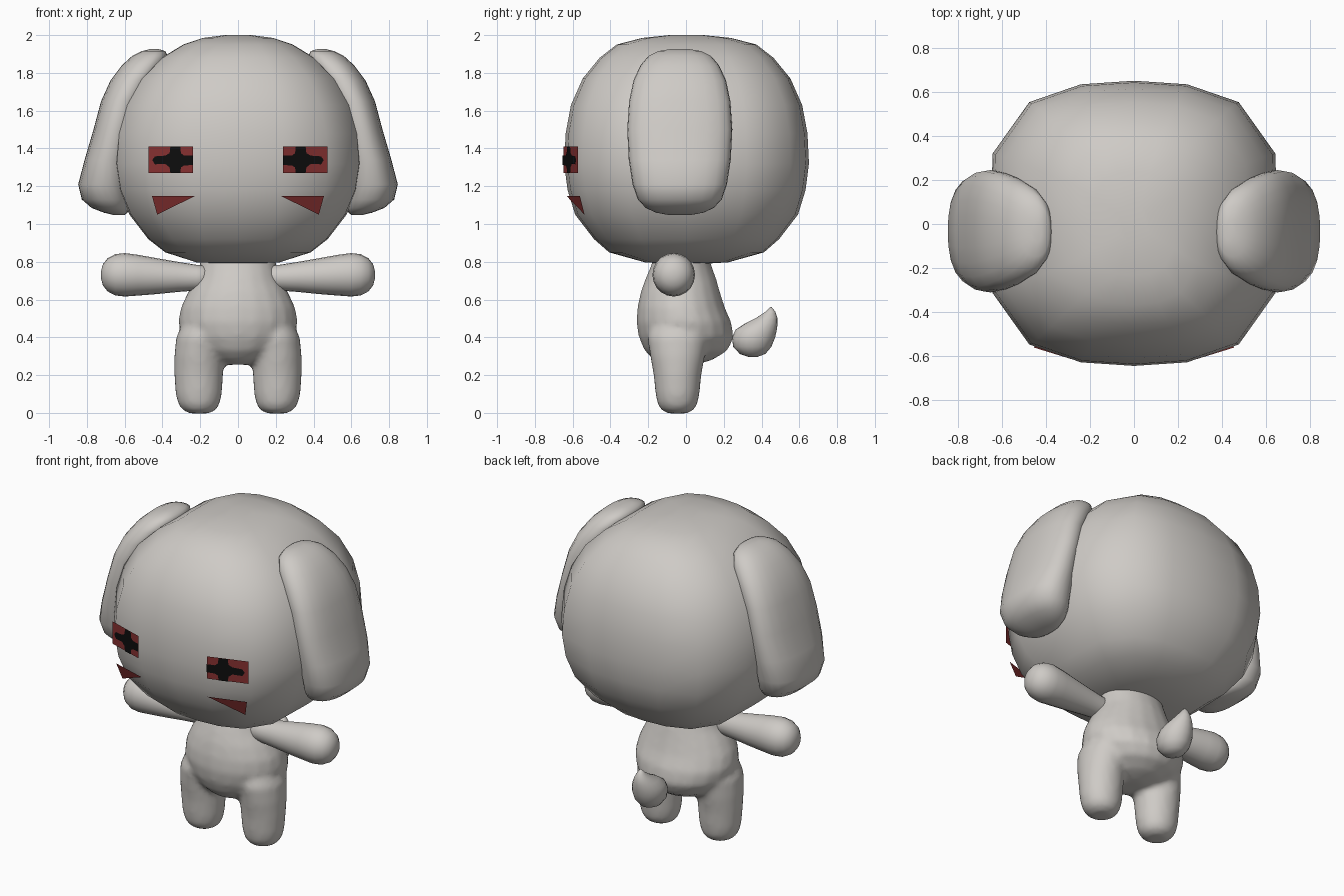
import bpy, bmesh, math


def material(name, rgb):
    m = bpy.data.materials.new(name)
    m.diffuse_color = (*rgb, 1)
    return m


FUR = material("warm grey", (0.62, 0.595, 0.565))
RED = material("dark red", (0.24, 0.03, 0.03))
BLACK = material("black", (0.004, 0.004, 0.004))


def finish(name, bm, mat, smooth=True):
    me = bpy.data.meshes.new(name)
    bm.to_mesh(me)
    bm.free()
    me.materials.append(mat)
    for p in me.polygons:
        p.use_smooth = smooth
    ob = bpy.data.objects.new(name, me)
    bpy.context.collection.objects.link(ob)
    return ob


def superellipse(n, power):
    pts = []
    for i in range(n):
        c, s = math.cos(2 * math.pi * i / n), math.sin(2 * math.pi * i / n)
        k = (abs(c) ** power + abs(s) ** power) ** (-1 / power)
        pts.append((c * k, s * k))
    return pts


def loft(bm, rings, outline, axis="z", side=1):
    """rings: (position on axis, centre a, centre b, radius a, radius b)"""
    loops = []
    for t, a, b, ra, rb in rings:
        loop = []
        for u, v in outline:
            p, q = a + u * ra, b + v * rb
            co = (p, q, t) if axis == "z" else (t, p, q)
            loop.append(bm.verts.new((co[0] * side, co[1], co[2])))
        loops.append(loop)
    n = len(outline)
    faces = [bm.faces.new(loops[0]), bm.faces.new(loops[-1])]
    for lo, hi in zip(loops, loops[1:]):
        for i in range(n):
            j = (i + 1) % n
            faces.append(bm.faces.new((lo[i], lo[j], hi[j], hi[i])))
    bmesh.ops.recalc_face_normals(bm, faces=faces)


ROUND = superellipse(20, 2)
SOFT_BOX = superellipse(24, 2.4)

# Head: sixteen-sided, slightly boxy outline
quarter = [(1, 0), (0.985, 0.49), (0.73, 0.85), (0.37, 0.975)]
half = quarter + [(0, 1)] + [(-x, y) for x, y in reversed(quarter[1:])]
head_outline = half + [(-x, -y) for x, y in half]
head_profile = [
    (0.79, 0.10, 0.10), (0.797, 0.22, 0.22), (0.85, 0.385, 0.41),
    (0.92, 0.475, 0.49), (1.05, 0.575, 0.59), (1.18, 0.63, 0.63),
    (1.32, 0.652, 0.648), (1.48, 0.638, 0.64), (1.63, 0.595, 0.612),
    (1.77, 0.515, 0.55), (1.88, 0.405, 0.46), (1.95, 0.29, 0.37),
    (1.985, 0.185, 0.235), (2.0, 0.07, 0.09)]
bm = bmesh.new()
loft(bm, [(z, 0, 0.003, rx, ry) for z, rx, ry in head_profile], head_outline)
finish("head", bm, FUR)

# Body: torso and legs blended into one skin
torso = [  # z, half width, front y, back y
    (0.255, 0.07, -0.11, 0.05), (0.28, 0.15, -0.17, 0.14),
    (0.33, 0.235, -0.22, 0.22), (0.40, 0.295, -0.25, 0.253),
    (0.48, 0.318, -0.263, 0.24), (0.56, 0.303, -0.257, 0.205),
    (0.64, 0.265, -0.24, 0.18), (0.71, 0.225, -0.215, 0.16),
    (0.78, 0.205, -0.185, 0.135), (0.86, 0.19, -0.16, 0.11)]
leg = [  # z, centre x, radius x, radius y
    (-0.003, 0.205, 0.05, 0.05), (0.012, 0.205, 0.085, 0.083),
    (0.045, 0.207, 0.11, 0.106), (0.10, 0.208, 0.123, 0.117),
    (0.20, 0.208, 0.130, 0.127), (0.30, 0.208, 0.130, 0.145),
    (0.40, 0.20, 0.128, 0.16), (0.50, 0.18, 0.10, 0.13)]
bm = bmesh.new()
loft(bm, [(z, 0, (f + b) / 2, rx, (b - f) / 2) for z, rx, f, b in torso], ROUND)
for s in (1, -1):
    loft(bm, [(z, x, -0.045, rx, ry) for z, x, rx, ry in leg], ROUND, side=s)
body = finish("body", bm, FUR)
skin = body.modifiers.new("blend", "REMESH")
skin.mode = "VOXEL"
skin.voxel_size = 0.018
skin.use_smooth_shade = True
relax = body.modifiers.new("relax", "SMOOTH")
relax.factor = 0.5
relax.iterations = 5

# Arms and ears
arm = [  # x, centre z, radius
    (0.13, 0.715, 0.065), (0.22, 0.716, 0.068), (0.32, 0.72, 0.08),
    (0.43, 0.724, 0.095), (0.53, 0.729, 0.108), (0.60, 0.731, 0.115),
    (0.65, 0.731, 0.109), (0.69, 0.731, 0.088), (0.715, 0.731, 0.057),
    (0.725, 0.731, 0.02)]
ear = [  # z, inner x, outer x, half depth
    (1.048, 0.60, 0.66, 0.06), (1.06, 0.585, 0.71, 0.125),
    (1.085, 0.575, 0.775, 0.18), (1.13, 0.57, 0.827, 0.222),
    (1.21, 0.57, 0.846, 0.25), (1.34, 0.565, 0.812, 0.27),
    (1.50, 0.54, 0.765, 0.278), (1.65, 0.50, 0.725, 0.268),
    (1.76, 0.44, 0.675, 0.245), (1.84, 0.39, 0.615, 0.208),
    (1.89, 0.372, 0.56, 0.165), (1.915, 0.385, 0.51, 0.115),
    (1.926, 0.42, 0.465, 0.05)]
for s, label in ((1, "left"), (-1, "right")):
    bm = bmesh.new()
    loft(bm, [(x, -0.065, z, r * 0.98, r) for x, z, r in arm], ROUND, "x", s)
    finish(label + "_arm", bm, FUR)
    bm = bmesh.new()
    loft(bm, [(z, (a + b) / 2, -0.033, (b - a) / 2, d) for z, a, b, d in ear],
         SOFT_BOX, side=s)
    finish(label + "_ear", bm, FUR)

# Tail: a droplet with its tip up
tail = [  # z, front y, back y, half width
    (0.297, 0.33, 0.38, 0.025), (0.312, 0.285, 0.42, 0.06),
    (0.35, 0.25, 0.452, 0.088), (0.40, 0.243, 0.472, 0.096),
    (0.44, 0.262, 0.481, 0.088), (0.475, 0.315, 0.485, 0.068),
    (0.505, 0.375, 0.483, 0.046), (0.535, 0.42, 0.473, 0.024),
    (0.56, 0.446, 0.454, 0.004)]
bm = bmesh.new()
loft(bm, [(z, 0, (f + b) / 2, w, (b - f) / 2) for z, f, b, w in tail], ROUND)
finish("tail", bm, FUR)


# Face plates: flat panels slanted along the face
def eye_y(x, z):
    return -0.648 + (x - 0.24) * 0.33


def cheek_y(x, z):
    return -0.632 + (x - 0.23) * 0.31 + (1.15 - z) * 0.33


def plate(name, pts, depth, mat, side, lift=0.0):
    bm = bmesh.new()
    order = pts if side > 0 else pts[::-1]
    bm.faces.new([bm.verts.new((x * side, depth(x, z) - lift, z)) for x, z in order])
    finish(name, bm, mat, False)


eye = [(0.238, 1.27), (0.473, 1.27), (0.473, 1.41), (0.238, 1.41)]
pupil = [(0.238, 1.312), (0.285, 1.31), (0.302, 1.30), (0.306, 1.27),
         (0.358, 1.27), (0.362, 1.30), (0.385, 1.318), (0.44, 1.316),
         (0.454, 1.338), (0.44, 1.358), (0.385, 1.362), (0.362, 1.375),
         (0.358, 1.41), (0.306, 1.41), (0.302, 1.375), (0.285, 1.362),
         (0.238, 1.362)]
cheek = [(0.23, 1.147), (0.428, 1.05), (0.455, 1.147)]
for s, label in ((1, "left"), (-1, "right")):
    plate(label + "_eye", eye, eye_y, RED, s)
    plate(label + "_pupil", pupil, eye_y, BLACK, s, 0.004)
    plate(label + "_cheek_mark", cheek, cheek_y, RED, s)
